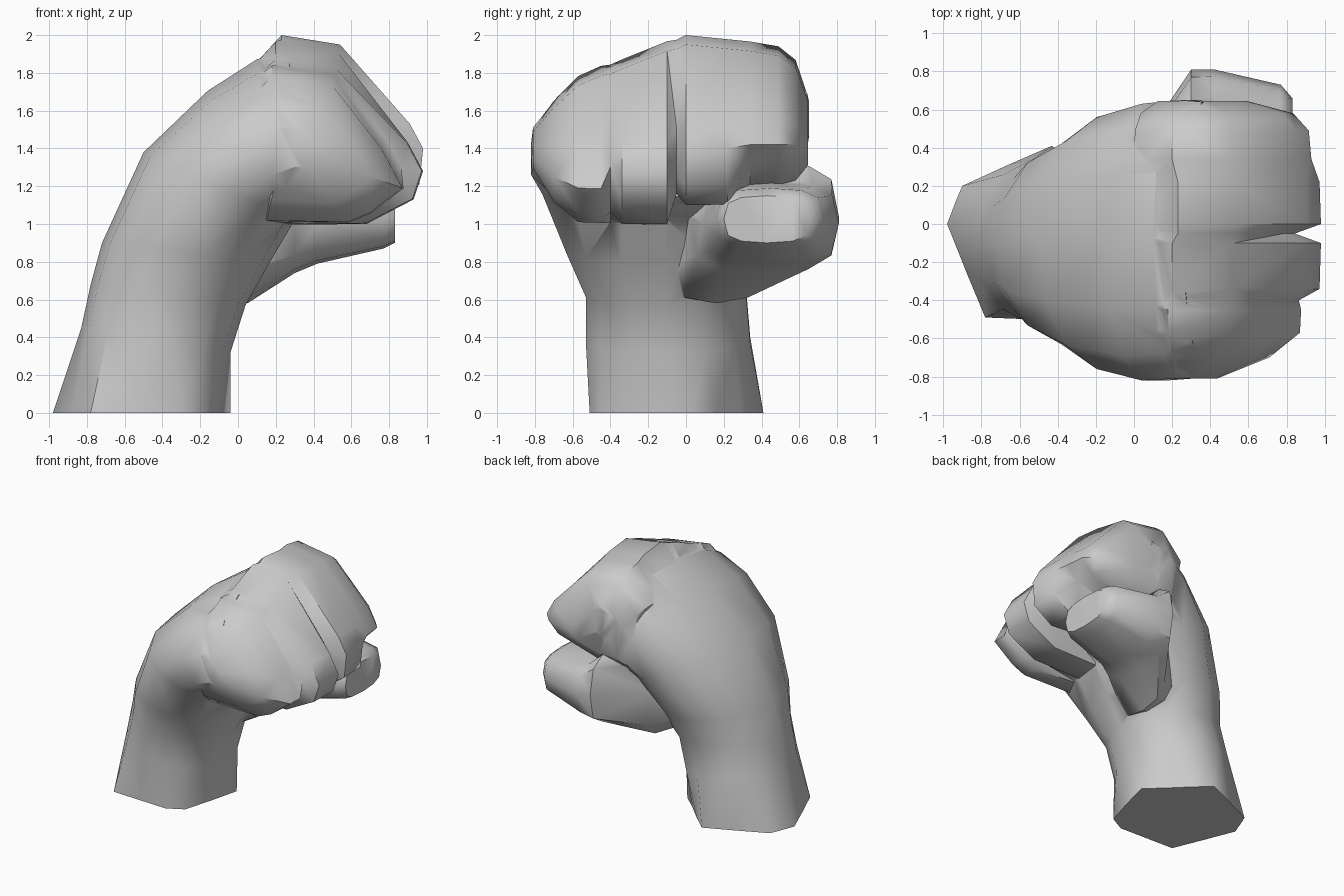
import bpy, bmesh, math

if "Cube" in bpy.data.objects:
    bpy.data.objects.remove(bpy.data.objects["Cube"])


def loft(name, rings):
    """Closed skin through rings of equal point count."""
    bm = bmesh.new()
    loops = [[bm.verts.new(p) for p in r] for r in rings]
    n = len(loops[0])
    for a, b in zip(loops, loops[1:]):
        for i in range(n):
            j = (i + 1) % n
            bm.faces.new((a[i], a[j], b[j], b[i]))
    bm.faces.new(loops[0])
    bm.faces.new(loops[-1])
    bmesh.ops.triangulate(bm, faces=bm.faces[:])
    bmesh.ops.recalc_face_normals(bm, faces=bm.faces[:])
    me = bpy.data.meshes.new(name)
    bm.to_mesh(me)
    bm.free()
    ob = bpy.data.objects.new(name, me)
    bpy.context.collection.objects.link(ob)
    return ob


def spow(v, e):
    return math.copysign(abs(v) ** e, v)


def arm_ring(bx, bz, fx, fz, y0, y1, e, tilt, n=14):
    """Rounded section spanned by a back point and a front point."""
    pts = []
    for i in range(n):
        t = 2 * math.pi * i / n
        c, s = spow(math.cos(t), e), spow(math.sin(t), e)
        y = (y0 + y1) / 2 + s * (y1 - y0) / 2 / math.sin(6 * math.pi / n) ** e
        pts.append(((bx + fx) / 2 + c * (bx - fx) / 2, y,
                    (bz + fz) / 2 + c * (bz - fz) / 2 + tilt * y))
    return pts


def thumb_ring(x, y0, y1, z0, z1, n=12):
    pts = []
    for i in range(n):
        t = 2 * math.pi * i / n
        c, s = spow(math.cos(t), 0.75), spow(math.sin(t), 0.55)
        pts.append((x, (y0 + y1) / 2 + c * (y1 - y0) / 2,
                    (z0 + z1) / 2 + s * (z1 - z0) / 2))
    return pts


def finger_ring(profile, y, k, groove):
    """Side profile at y: k shrinks it all, groove pulls in only the front."""
    cx, cz = 0.25, 1.42
    pts = []
    for i, (x, z) in enumerate(profile):
        if i in (1, 2):  # knuckle tops follow one sloping line
            z = 2.0 - (0.1 * y if y > 0 else -0.38 * y) - (0.05 if i == 2 else 0)
        f = k * (groove if 3 <= i <= 6 else 1)
        pts.append((cx + (x - cx) * f, y, cz + (z - cz) * f))
    return pts


# Cut of the wrist on the ground
base = [(-.98, 0), (-.93, .13), (-.9, .2), (-.66, .31), (-.43, .41), (-.3, .29),
        (-.17, .16), (-.04, .04), (-.1, -.2), (-.17, -.44), (-.3, -.51),
        (-.54, -.5), (-.78, -.49), (-.88, -.25)]

# Forearm, wrist and back of hand
arm = loft("fist", [[(x, y, 0) for x, y in base]] + [arm_ring(*r) for r in (
    (-0.83, 0.45, -0.04, 0.32, -0.53, 0.34, 0.95, 0),
    (-0.78, 0.68, 0.04, 0.57, -0.53, 0.32, 0.95, 0),
    (-0.72, 0.90, 0.17, 0.80, -0.63, 0.42, 0.95, 0),
    (-0.50, 1.38, 0.30, 1.02, -0.76, 0.56, 0.95, 0),
    (-0.16, 1.71, 0.38, 1.06, -0.82, 0.63, 0.9, 0.05),
    (0.10, 1.88, 0.44, 1.10, -0.81, 0.65, 0.9, 0.1),
    (0.26, 1.92, 0.52, 1.15, -0.74, 0.64, 0.9, 0.1))])

# Curled fingers, side profiles from the back of the knuckle round to the palm
index = [(0, 1.72), (0.2, 1.95), (0.52, 1.93), (0.86, 1.55),
         (0.93, 1.42), (0.83, 1.32), (0.42, 1.2), (0.1, 1.2)]
middle = [(0, 1.75), (0.23, 2.0), (0.54, 1.94), (0.91, 1.53),
          (0.98, 1.4), (0.96, 1.21), (0.8, 1.1), (0.1, 1.15)]
ring = [(0, 1.7), (0.2, 1.93), (0.52, 1.88), (0.9, 1.43),
        (0.98, 1.28), (0.93, 1.13), (0.68, 1.0), (0.2, 1.0)]
little = [(0, 1.6), (0.18, 1.8), (0.5, 1.76), (0.76, 1.4),
          (0.87, 1.19), (0.7, 1.06), (0.58, 1.01), (0.15, 1.02)]
fingers = loft("fingers", [finger_ring(*r) for r in (
    (little, -0.81, 0.3, 1), (little, -0.7, 0.74, 1), (little, -0.57, 1, 1),
    (little, -0.45, 1.02, 0.99), (ring, -0.40, 0.99, 0.85),
    (ring, -0.34, 1, 0.99), (ring, -0.1, 1.01, 0.99),
    (middle, -0.05, 0.99, 0.82), (middle, 0.0, 1, 1), (middle, 0.22, 1, 0.99),
    (index, 0.34, 1, 1), (index, 0.49, 0.98, 1), (index, 0.58, 0.86, 1),
    (index, 0.645, 0.5, 1))])

# Thumb folded below the index finger, with the ball of the thumb behind it
thumb = loft("thumb", [thumb_ring(*r) for r in (
    (-0.25, -0.15, 0.26, 0.72, 1.36),
    (0.05, -0.12, 0.44, 0.58, 1.38),
    (0.30, 0.02, 0.81, 0.74, 1.33),
    (0.42, 0.09, 0.81, 0.79, 1.22),
    (0.77, 0.16, 0.73, 0.87, 1.19),
    (0.83, 0.20, 0.66, 0.90, 1.15))])

# Fuse everything into one skin
bpy.context.view_layer.objects.active = arm
arm.select_set(True)
for p in (fingers, thumb):
    m = arm.modifiers.new("join", "BOOLEAN")
    m.operation = "UNION"
    m.solver = "EXACT"
    m.object = p
    bpy.ops.object.modifier_apply(modifier=m.name)
    bpy.data.objects.remove(p)
bpy.ops.object.shade_smooth_by_angle(angle=math.radians(50))
